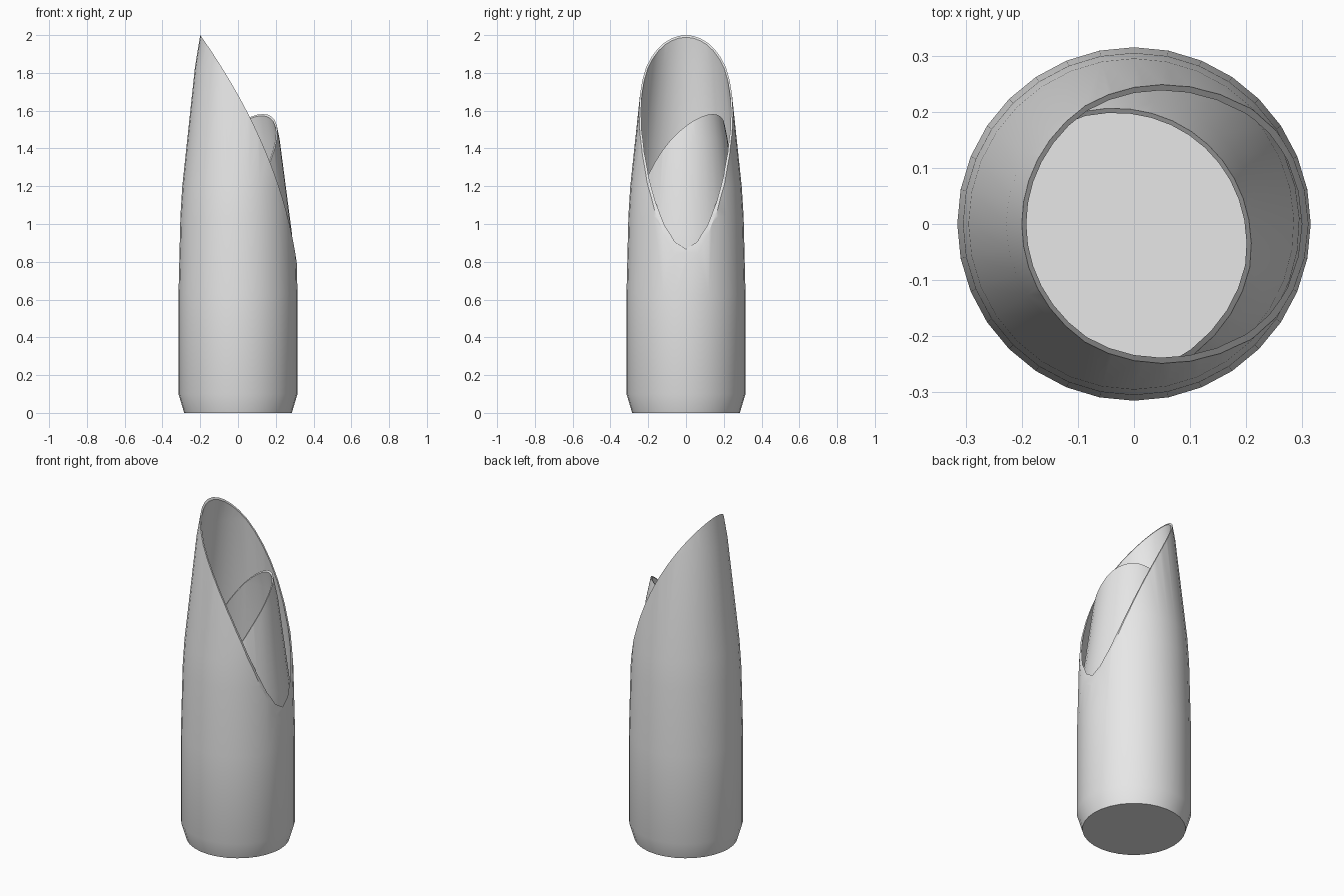
import bpy, bmesh
from math import sin, cos, tau, radians
from mathutils import Matrix

cube = bpy.data.objects.get("Cube")
if cube:
    bpy.data.objects.remove(cube, do_unlink=True)

SIDES = 32
WALL = 0.01
# radius and height up the tapering body
PROFILE = [(0.285, 0), (0.315, 0.1), (0.315, 0.63), (0.305, 1.04),
           (0.295, 1.2), (0.228, 1.83), (0.2, 2.0), (0.184, 2.1)]

grey = bpy.data.materials.new("plain_grey")
grey.use_nodes = True
colour = (0.8, 0.8, 0.8, 1)
grey.diffuse_color = colour
grey.node_tree.nodes["Principled BSDF"].inputs["Base Color"].default_value = colour


def add_object(name, bm):
    bmesh.ops.recalc_face_normals(bm, faces=bm.faces)
    mesh = bpy.data.meshes.new(name)
    bm.to_mesh(mesh)
    bm.free()
    obj = bpy.data.objects.new(name, mesh)
    bpy.context.collection.objects.link(obj)
    mesh.materials.append(grey)
    return obj


def lathe_shell(name):
    """Closed-bottom cup with a thin wall, turned around z."""
    inside = [(r - WALL, max(z, WALL)) for r, z in reversed(PROFILE)]
    bm = bmesh.new()
    rings = [[bm.verts.new((r * cos(tau * i / SIDES), r * sin(tau * i / SIDES), z))
              for i in range(SIDES)] for r, z in PROFILE + inside]
    for low, high in zip(rings, rings[1:]):
        for i in range(SIDES):
            j = (i + 1) % SIDES
            bm.faces.new((low[i], low[j], high[j], high[i]))
    bm.faces.new(rings[0])
    bm.faces.new(rings[-1])
    return add_object(name, bm)


def sweep_cutter():
    """Block whose lower face is the curved slanting mouth."""
    bm = bmesh.new()
    outline = []
    for i in range(33):
        u = -0.3 + 1.6 * i / 32
        outline.append((-0.2 + 0.706 * u - 0.234 * u * u, 2 - u))
    outline += [(0.8, 0.7), (0.8, 2.3)]
    face = bm.faces.new([bm.verts.new((x, -0.5, z)) for x, z in outline])
    grown = bmesh.ops.extrude_face_region(bm, geom=[face])["geom"]
    verts = [v for v in grown if isinstance(v, bmesh.types.BMVert)]
    bmesh.ops.translate(bm, verts=verts, vec=(0, 1, 0))
    cutter = add_object("mouth_cutter", bm)
    cutter.hide_render = True
    return cutter


def cut_shell(name, transform):
    shell = lathe_shell(name)
    cutter = sweep_cutter()
    mod = shell.modifiers.new("mouth", "BOOLEAN")
    mod.operation = "DIFFERENCE"
    mod.solver = "EXACT"
    mod.object = cutter
    bpy.ops.object.select_all(action="DESELECT")
    bpy.context.view_layer.objects.active = shell
    shell.select_set(True)
    bpy.ops.object.modifier_apply(modifier=mod.name)
    bpy.data.objects.remove(cutter, do_unlink=True)
    shell.data.transform(transform)
    bpy.ops.object.shade_smooth_by_angle(angle=radians(30))
    return shell


# outer sleeve, and a shorter copy turned round and nested inside it
cut_shell("outer_sleeve", Matrix.Identity(4))
cut_shell("inner_sleeve",
          Matrix.Translation((0, 0, 0.012))
          @ Matrix.Rotation(radians(-133), 4, "Z")
          @ Matrix.Diagonal((0.967, 0.967, 0.785, 1)))
